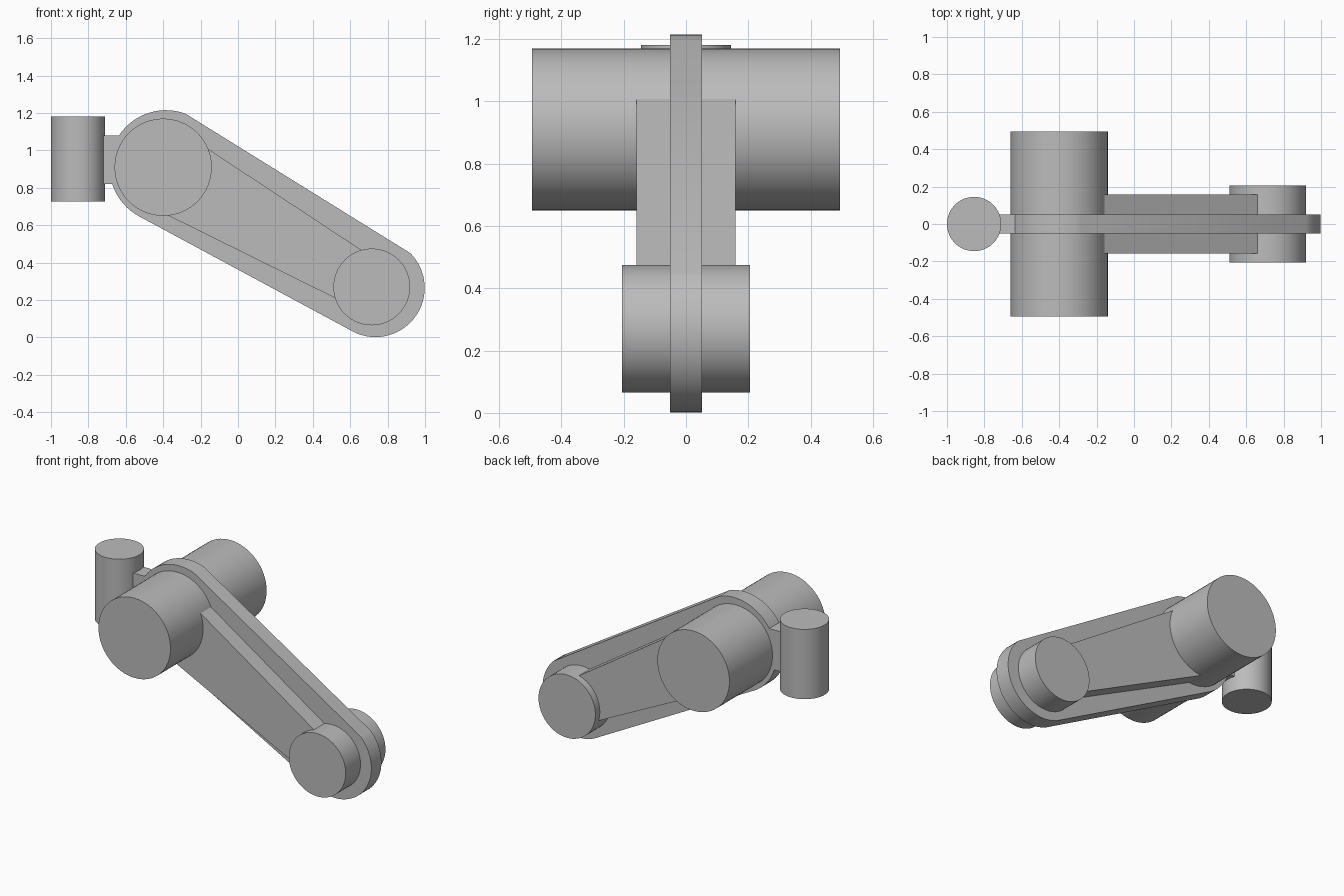
import bpy, bmesh, math
from mathutils import Matrix

cube = bpy.data.objects.get("Cube")
if cube:
    bpy.data.objects.remove(cube, do_unlink=True)

grey = bpy.data.materials.new("plain grey")
grey.use_nodes = True
colour = (0.5, 0.5, 0.5, 1)
grey.diffuse_color = colour
grey.node_tree.nodes["Principled BSDF"].inputs["Base Color"].default_value = colour


def finish(name, bm, smooth=True):
    bmesh.ops.recalc_face_normals(bm, faces=bm.faces)
    mesh = bpy.data.meshes.new(name)
    bm.to_mesh(mesh)
    bm.free()
    mesh.materials.append(grey)
    obj = bpy.data.objects.new(name, mesh)
    bpy.context.collection.objects.link(obj)
    if smooth:
        bpy.ops.object.select_all(action='DESELECT')
        obj.select_set(True)
        bpy.context.view_layer.objects.active = obj
        bpy.ops.object.shade_smooth_by_angle(angle=math.radians(25))
    return obj


def cylinder(name, x, z, radius, length, along_y=True):
    bm = bmesh.new()
    turn = Matrix.Rotation(math.pi / 2, 4, 'X') if along_y else Matrix()
    bmesh.ops.create_cone(bm, cap_ends=True, segments=64, radius1=radius,
                          radius2=radius, depth=length,
                          matrix=Matrix.Translation((x, 0, z)) @ turn)
    return finish(name, bm)


def plate(name, outline, half, smooth=True):
    """Extrude an x-z outline to both sides of y = 0."""
    bm = bmesh.new()
    face = bm.faces.new([bm.verts.new((x, -half, z)) for x, z in outline])
    new = bmesh.ops.extrude_face_region(bm, geom=[face])["geom"]
    bmesh.ops.translate(bm, vec=(0, 2 * half, 0),
                        verts=[v for v in new if isinstance(v, bmesh.types.BMVert)])
    return finish(name, bm, smooth)


def arc(x, z, radius, start, end, steps=32):
    angles = [math.radians(start + (end - start) * i / steps) for i in range(steps + 1)]
    return [(x + radius * math.cos(a), z + radius * math.sin(a)) for a in angles]


# Crossing bosses at both ends of the arm
cylinder("large_boss", -0.40, 0.91, 0.26, 0.99)
cylinder("small_boss", 0.715, 0.27, 0.205, 0.41)

# Thin rounded flange running the length of the arm
plate("arm_flange",
      arc(-0.385, 0.913, 0.302, 70, 243) + arc(0.735, 0.265, 0.263, -121, 45), 0.052)

# Thicker tapered web between the bosses
plate("arm_web", [(-0.40, 0.91), (-0.38, 0.655), (0.52, 0.21),
                  (0.715, 0.27), (0.66, 0.467), (-0.16, 1.008)], 0.159, False)

# Upright pin and the lug that holds it
cylinder("upright_pin", -0.855, 0.953, 0.145, 0.455, along_y=False)
plate("pin_lug", [(-0.80, 0.82), (-0.50, 0.82), (-0.50, 1.08), (-0.80, 1.08)], 0.052, False)
